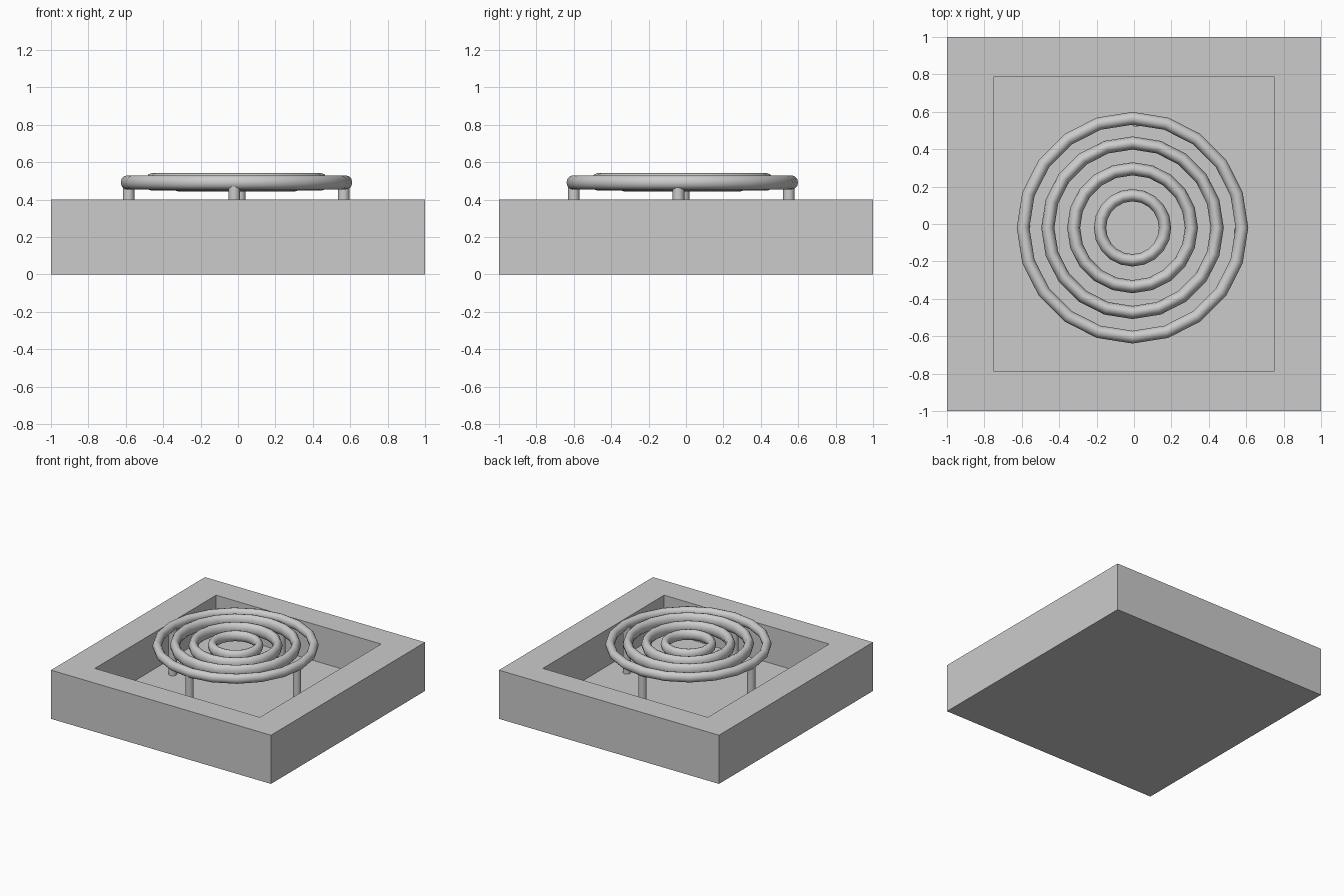
import bpy, bmesh, math

if "Cube" in bpy.data.objects:
    bpy.data.objects.remove(bpy.data.objects["Cube"])

CX, CY = -0.008, -0.02   # centre of the ring grate
FLOOR = 0.1


def smooth(angle=60):
    bpy.ops.object.shade_smooth_by_angle(angle=math.radians(angle))


# Square tray: a block whose top is inset and sunk to form the well
bm = bmesh.new()
bmesh.ops.create_cube(bm, size=1)
for v in bm.verts:
    v.co = (v.co.x * 2, v.co.y * 2, (v.co.z + 0.5) * 0.4)
top = next(f for f in bm.faces if f.normal.z > 0.9)
bmesh.ops.inset_region(bm, faces=[top], thickness=0.2)
for v in top.verts:
    v.co.x = math.copysign(0.75, v.co.x)
    v.co.y = math.copysign(0.787, v.co.y)
well = bmesh.ops.extrude_discrete_faces(bm, faces=[top])["faces"][0]
for v in well.verts:
    v.co.z = FLOOR
bmesh.ops.recalc_face_normals(bm, faces=bm.faces)
mesh = bpy.data.meshes.new("tray")
bm.to_mesh(mesh)
bm.free()
bpy.context.collection.objects.link(bpy.data.objects.new("tray", mesh))


# Concentric grate rings: centre radius, tube half width, tube half height, z
def ring(name, radius, half_width, half_height, z):
    bpy.ops.mesh.primitive_torus_add(
        major_segments=20, minor_segments=12, major_radius=radius,
        minor_radius=half_width, location=(CX, CY, z))
    ob = bpy.context.object
    ob.name = name
    ob.scale.z = half_height / half_width
    smooth()


ring("outer_ring", 0.585, 0.034, 0.038, 0.492)
ring("second_ring", 0.453, 0.035, 0.047, 0.495)
ring("third_ring", 0.315, 0.035, 0.047, 0.492)
ring("inner_ring", 0.174, 0.033, 0.042, 0.492)

# Four legs carrying the outer ring
legs = {
    "left_leg": (-0.585, -0.012),
    "right_leg": (0.565, -0.04),
    "front_leg": (-0.02, -0.6),
    "back_leg": (0.01, 0.55),
}
for name, (x, y) in legs.items():
    height = 0.485 - FLOOR
    bpy.ops.mesh.primitive_cylinder_add(
        vertices=16, radius=0.031, depth=height,
        location=(x, y, FLOOR + height / 2))
    bpy.context.object.name = name
    smooth(40)
